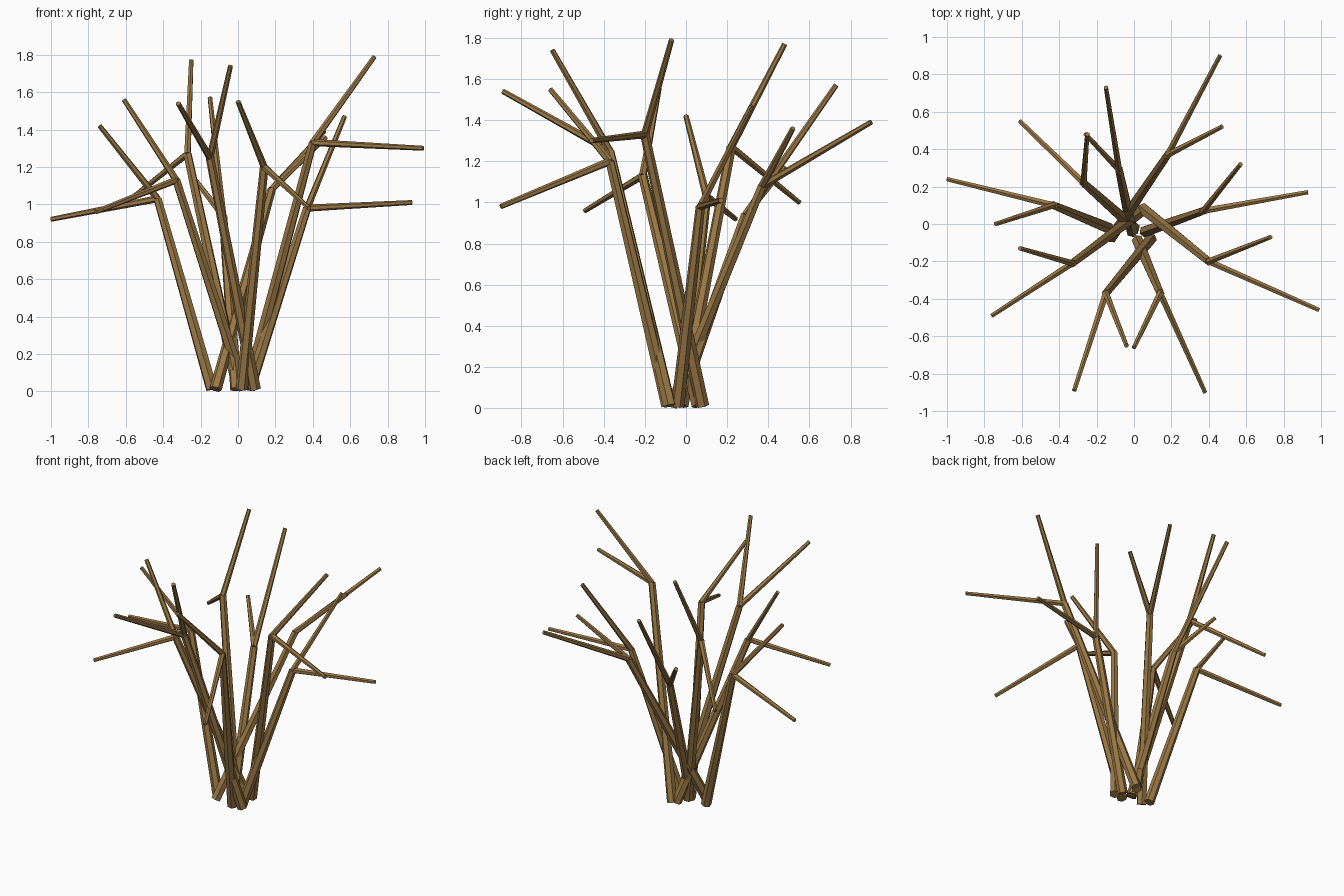
import bpy
import bmesh
from mathutils import Matrix, Vector

old_cube = bpy.data.objects.get("Cube")
if old_cube:
    bpy.data.objects.remove(old_cube, do_unlink=True)

# Single bark colour
BARK_COLOUR = (0.33, 0.19, 0.06, 1.0)
bark = bpy.data.materials.new("brown_bark")
bark.use_nodes = True
bark.diffuse_color = BARK_COLOUR
shader = bark.node_tree.nodes["Principled BSDF"]
shader.inputs["Base Color"].default_value = BARK_COLOUR
shader.inputs["Roughness"].default_value = 0.9

SIDES = 6
STEM_RADII = (0.033, 0.023)
BRANCH_RADII = (0.019, 0.013)


def tapered_stick(name, start, end, radii):
    """Six-sided flat-shaded stick running from start to end."""
    start, end = Vector(start), Vector(end)
    direction = end - start
    placement = (Matrix.Translation((start + end) / 2)
                 @ direction.to_track_quat('Z', 'Y').to_matrix().to_4x4())
    bm = bmesh.new()
    bmesh.ops.create_cone(bm, cap_ends=True, segments=SIDES,
                          radius1=radii[0], radius2=radii[1],
                          depth=direction.length, matrix=placement)
    mesh = bpy.data.meshes.new(name)
    bm.to_mesh(mesh)
    bm.free()
    mesh.materials.append(bark)
    stick = bpy.data.objects.new(name, mesh)
    bpy.context.collection.objects.link(stick)
    return stick


# Each stem: foot on the ground, fork point, long branch tip, short branch tip
BASE_Z = 0.012
STEMS = {
    "back_left": ((-.12, -.07), (.18, .37, 1.08), (.46, .9, 1.39), (.47, .52, 1.36)),
    "left": ((.06, -.04), (.37, .07, .98), (.93, .17, 1.01), (.57, .32, 1.47)),
    "front_left": ((.05, .08), (.4, -.2, 1.33), (.99, -.46, 1.3), (.73, -.07, 1.79)),
    "front_inner_left": ((.02, -.09), (.14, -.37, 1.2), (.38, -.9, .98), (0, -.66, 1.55)),
    "front_inner_right": ((.09, -.08), (-.15, -.37, 1.25), (-.32, -.89, 1.54), (-.04, -.65, 1.74)),
    "front_right": ((.03, .06), (-.33, -.21, 1.13), (-.76, -.49, .96), (-.61, -.13, 1.56)),
    "right": ((-.14, -.02), (-.43, .1, 1.03), (-1, .24, .92), (-.74, 0, 1.42)),
    "back_right": ((0, -.02), (-.27, .22, 1.27), (-.61, .55, 1), (-.25, .48, 1.77)),
    "back": ((-.01, -.04), (-.08, .29, .94), (-.15, .73, 1.57), (-.26, .48, 1.17)),
}

# Stems with a fork of two thin branches
for side, (foot, fork, long_tip, short_tip) in STEMS.items():
    tapered_stick(side + "_stem", (*foot, BASE_Z), fork, STEM_RADII)
    tapered_stick(side + "_long_branch", fork, long_tip, BRANCH_RADII)
    tapered_stick(side + "_short_branch", fork, short_tip, BRANCH_RADII)
